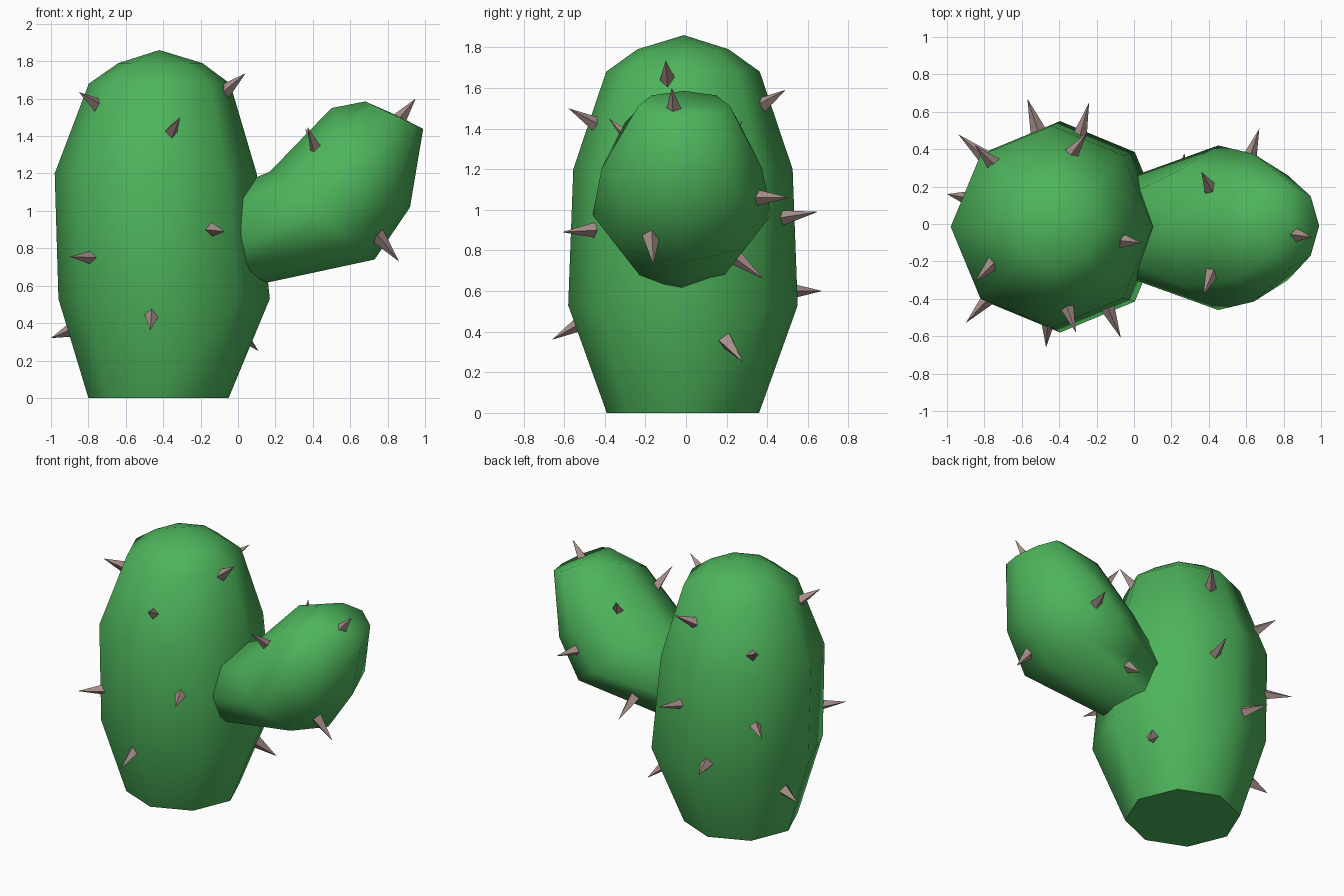
import bpy
import bmesh
import math
from mathutils import Vector

if "Cube" in bpy.data.objects:
    bpy.data.objects.remove(bpy.data.objects["Cube"])


def material(name, rgb):
    mat = bpy.data.materials.new(name)
    mat.use_nodes = True
    color = (*rgb, 1)
    mat.diffuse_color = color
    mat.node_tree.nodes["Principled BSDF"].inputs["Base Color"].default_value = color
    return mat


green = material("cactus green", (0.076, 0.46, 0.107))
brown = material("spine brown", (0.38, 0.27, 0.25))

SIDES = 8


def ring(centre, half, depth, bow=(0, 0, 0)):
    """Octagon spanned by a half axis and a depth along y; bow shifts its flanks."""
    points = []
    for i in range(SIDES):
        angle = math.tau * i / SIDES
        s = math.sin(angle)
        points.append(Vector(centre) + Vector(half) * math.cos(angle)
                      + Vector((0, depth * s, 0)) + Vector(bow) * s * s)
    return points


def loft(name, rings, tip, crease):
    """Skin the rings, with a flat base and a fan up to the tip."""
    bm = bmesh.new()
    loops = [[bm.verts.new(p) for p in r] for r in rings]
    apex = bm.verts.new(tip)
    bm.faces.new(loops[0])
    for i in range(SIDES):
        j = (i + 1) % SIDES
        for low, high in zip(loops, loops[1:]):
            bm.faces.new((low[i], low[j], high[j], high[i]))
        bm.faces.new((loops[-1][i], loops[-1][j], apex))
    bmesh.ops.recalc_face_normals(bm, faces=bm.faces)
    mesh = bpy.data.meshes.new(name)
    bm.to_mesh(mesh)
    bm.free()
    mesh.materials.append(green)
    obj = bpy.data.objects.new(name, mesh)
    bpy.context.collection.objects.link(obj)
    bpy.ops.object.select_all(action="DESELECT")
    obj.select_set(True)
    bpy.context.view_layer.objects.active = obj
    bpy.ops.object.shade_smooth_by_angle(angle=math.radians(crease))


def spine(name, base, tip):
    """Slim four-sided pyramid rooted just under the skin."""
    base, tip = Vector(base), Vector(tip)
    axis = (tip - base).normalized()
    base -= axis * 0.03
    length = (tip - base).length
    bm = bmesh.new()
    bmesh.ops.create_cone(bm, cap_ends=True, segments=4, radius1=0.044,
                          radius2=0, depth=length)
    mesh = bpy.data.meshes.new(name)
    bm.to_mesh(mesh)
    bm.free()
    mesh.materials.append(brown)
    obj = bpy.data.objects.new(name, mesh)
    obj.location = (base + tip) / 2
    obj.rotation_euler = axis.to_track_quat("Z", "Y").to_euler()
    bpy.context.collection.objects.link(obj)


# Trunk: centre x, height, radius of each ring
trunk = [(-.425, 0, .375), (-.395, .53, .565), (-.44, 1.2, .54),
         (-.42, 1.68, .378), (-.415, 1.79, .225)]
loft("trunk", [ring((x, -.015, z), (r, 0, 0), r) for x, z, r in trunk],
     (-.42, -.01, 1.86), 60)

# Arm: rings tilted along the bend, starting inside the trunk
loft("arm", [
    ring((-.05, -.02, .85), (.05, 0, .288), .26),
    ring((.45, -.02, .975), (-.28, 0, .235), .44),
    ring((.71, -.02, 1.285), (-.21, 0, .265), .395, (-.07, 0, -.08)),
    ring((.835, -.01, 1.512), (-.155, 0, .073), .225),
], (.84, -.01, 1.515), 80)

# Spines: root and point of each
trunk_spines = [
    ((-.06, -.09, 1.65), (.04, -.1, 1.735)),
    ((-.76, -.22, 1.57), (-.85, -.31, 1.635)),
    ((-.36, -.44, 1.42), (-.31, -.58, 1.5)),
    ((-.33, .38, 1.52), (-.25, .49, 1.59)),
    ((-.76, .33, 1.38), (-.85, .42, 1.45)),
    ((-.14, -.45, .9), (-.07, -.61, .89)),
    ((-.29, .47, .96), (-.24, .65, .99)),
    ((-.8, .36, .9), (-.94, .48, .88)),
    ((-.78, -.4, .75), (-.9, -.53, .755)),
    ((-.52, .52, .6), (-.57, .67, .6)),
    ((-.46, -.52, .44), (-.47, -.66, .36)),
    ((-.9, .14, .36), (-1, .16, .32)),
    ((.02, .21, .34), (.11, .28, .25)),
]
arm_spines = [
    ((.42, -.26, 1.33), (.37, -.38, 1.45)),
    ((.41, .19, 1.34), (.36, .28, 1.44)),
    ((.87, -.06, 1.5), (.95, -.07, 1.6)),
    ((.62, .36, 1.06), (.67, .51, 1.06)),
    ((.76, -.17, .85), (.86, -.16, .73)),
    ((.25, .25, .76), (.27, .38, .66)),
]
for part, spines in (("trunk", trunk_spines), ("arm", arm_spines)):
    for n, (base, tip) in enumerate(spines):
        spine(f"{part}_spine_{n + 1}", base, tip)
